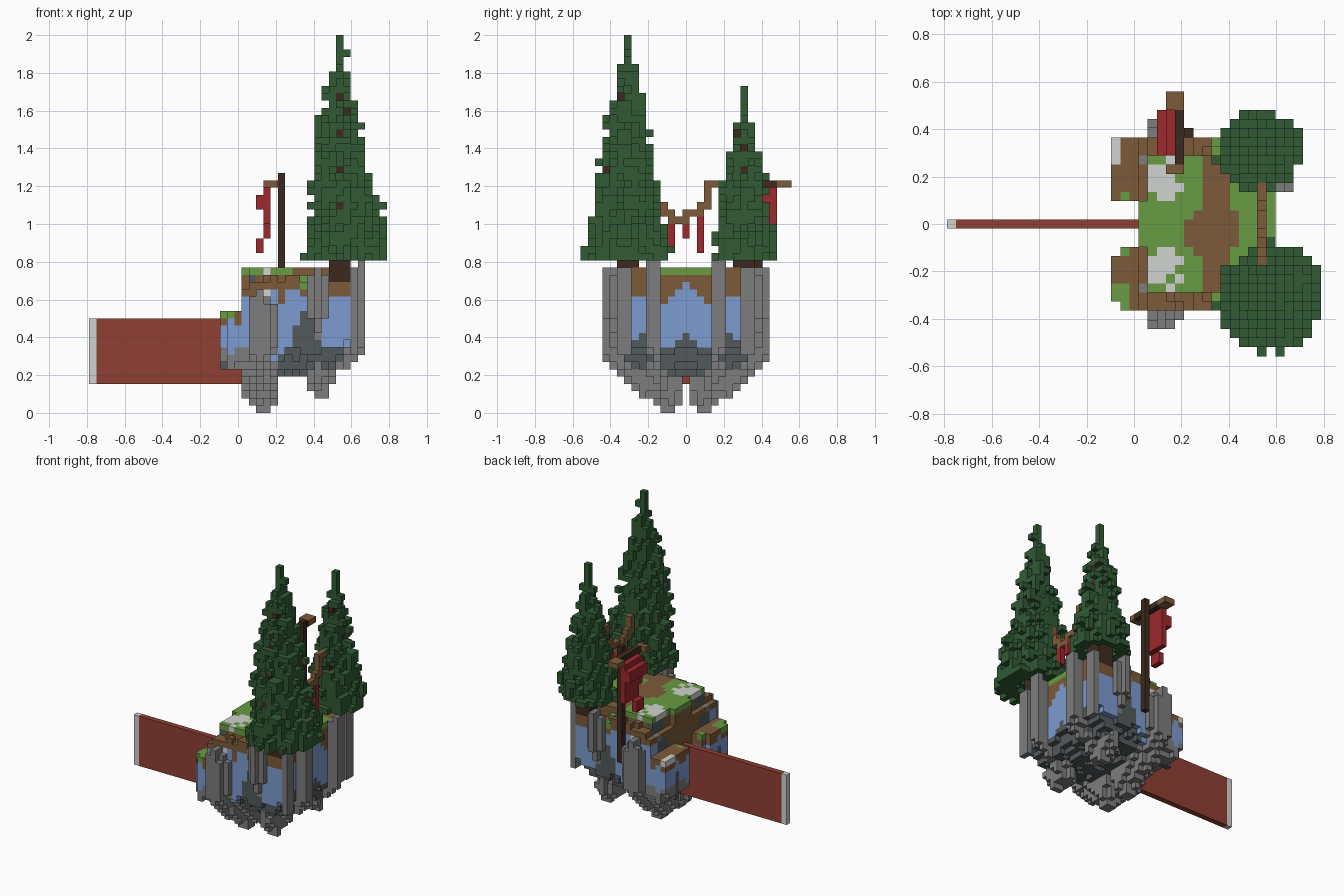
import bpy, bmesh, math, random
from mathutils import Vector

if "Cube" in bpy.data.objects:
    bpy.data.objects.remove(bpy.data.objects["Cube"])

V = 1 / 26  # block size
random.seed(4)


def make_material(name, code):
    lin = [(int(code[n:n + 2], 16) / 255) ** 2.2 for n in (0, 2, 4)] + [1]
    m = bpy.data.materials.new(name)
    m.use_nodes = True
    m.diffuse_color = lin
    m.node_tree.nodes["Principled BSDF"].inputs["Base Color"].default_value = lin
    return m


MATS = {n: make_material(n, c) for n, c in dict(
    grass="689b45", soil="7c5b3c", pale_stone="d0d2d0", stone="7c7c7c", dark_stone="535a5b",
    water_blue="7c9ad0", foliage="345a37", bark="3f2e24", red_cloth="9b2d31", wall_red="8e4237").items()}

SIDES = [Vector(s) for s in ((1, 0, 0), (-1, 0, 0), (0, 1, 0), (0, -1, 0), (0, 0, 1), (0, 0, -1))]


def build(name, blocks):
    """Turn a dict {(i, j, k): colour} into one mesh showing only its outer block faces."""
    bm = bmesh.new()
    verts = {}
    names = sorted(set(blocks.values()))
    for cell, colour in blocks.items():
        c = Vector(cell)
        for n in SIDES:
            if tuple(int(a) for a in c + n) in blocks:
                continue
            u = Vector((n.y, n.z, n.x))
            w = n.cross(u)
            ring = []
            for a, b in ((1, 1), (-1, 1), (-1, -1), (1, -1)):
                p = c + (n + u * a + w * b) / 2
                key = tuple(p)
                if key not in verts:
                    verts[key] = bm.verts.new((p.x * V, p.y * V, (p.z + 0.5) * V))
                ring.append(verts[key])
            f = bm.faces.get(ring) or bm.faces.new(ring)
            f.material_index = names.index(colour)
    me = bpy.data.meshes.new(name)
    bm.to_mesh(me)
    bm.free()
    for n in names:
        me.materials.append(MATS[n])
    ob = bpy.data.objects.new(name, me)
    bpy.context.collection.objects.link(ob)


def box(i, j, k, colour):
    """Blocks filling inclusive ranges."""
    return {(a, b, c): colour for a in range(i[0], i[1] + 1)
            for b in range(j[0], j[1] + 1) for c in range(k[0], k[1] + 1)}


# Floating rock: a bowl-shaped core with a layered surface
def top_colour(i, j):
    s = abs(j)
    if i == 1 and s == 7:
        return "stone"
    if abs(i - 3.4) + abs(s - 4.7) < 3 and 2 <= i <= 5 and (s + i) % 9 != 1:
        return "pale_stone"
    if s > 7:
        return "grass" if i == 9 else "soil"
    path = ((i - 8.7) / 3) ** 2 + ((j + 0.7) / 3.2) ** 2 < 1
    if path or (i > 7 and s > 4) or (8 <= i <= 10 and s > 1) or (i == 1 and s > 2):
        return "soil"
    return "grass"


def side_colour(i, s, k, jit):
    """Colour below the top layer: soil, then water, then dark rock."""
    if i < 3 and s < 8:
        return "dark_stone" if s in (5, 6, 7) or k < 12 else "soil"
    soil, dark = 16 + jit, 6.5 + 7 * math.exp(-((i - 9.5) / 2.4) ** 2)
    if i > 12:
        soil, dark = (18 - s, 10.5 - 0.8 * s) if s < 4 else (16, 10.5 - abs(s - 6))
    if k >= soil:
        return "soil"
    return "water_blue" if k > dark else "dark_stone"


jitter = {(i, s): random.choice((-1, 0, 0, 1)) for i in range(-3, 19) for s in range(13)}
rock = {}
for i in range(1, 16):
    for j in range(-9, 10):
        s = abs(j)
        d = (abs((i - 8) / 7.8) ** 4 + (s / 9.8) ** 4) ** 0.25
        if d > 1.08:
            continue
        jit = jitter[i, s]
        top = 19 if s <= 7 else 17 + (jit > 0)
        if i == 1 and s > 2:
            top = 16
        for k in range(round(5 + 4 * d ** 4) + max(jit, 0), top + 1):
            if k == top:
                rock[i, j, k] = top_colour(i, j)
            elif k > 15 and s == 9 and i in (3, 4):
                rock[i, j, k] = "pale_stone"
            else:
                rock[i, j, k] = side_colour(i, s, k, jit)

# Two lower ledges beside the wall
for i in range(-2, 2):
    for j in range(-9, 10):
        s = abs(j)
        if s < 3 or (i == -2 and s in (3, 9) and j < 0):
            continue
        jit = jitter[i, s]
        low = 6 + (i < -1) + (s in (3, 9)) + min(jit, 0)
        for k in range(low, 14):
            c = "water_blue" if k > 8 + jit else "stone"
            if k == 13:
                c = "soil"
                if j > 6 and i < -1:
                    c = "pale_stone"
                elif (j < -6 and i < 0) or (i == -1 and s == 3):
                    c = "grass"
            elif k == 12 and jit >= 0:
                c = "soil"
            elif s == 6 and k < 11:
                c = "dark_stone"
            rock.setdefault((i, j, k), c)


# Stone ribs running from a hanging tip under the rock to an outer buttress
def rib(inner, outer, width, low_in, low_out, top):
    a, b = Vector(inner), Vector(outer)
    span = b - a
    for i in range(0, 18):
        for s in range(0, 12):
            p = Vector((i, s)) - a
            t = max(0, min(1, p.dot(span) / span.length_squared))
            off = (p - span * t).length
            if off > width - 0.55 * t:
                continue
            jit = jitter[i, s]
            low = max(0, round(low_in + (low_out - low_in) * t + 1.3 * off + 0.6 * max(jit, 0)))
            high = top - round(0.8 * off) - (jit < 0)
            for j in {s, -s}:
                column = [k for k in range(20) if (i, j, k) in rock]
                for k in range(low, high + 1):
                    if (i, j, k) not in rock:
                        if column and k > max(column) and t < 0.8:
                            continue
                        rock[i, j, k] = "stone"
                    elif k < 15 and off < width - 0.8 and i > 2:
                        rock[i, j, k] = "stone"


rib((3.4, 2.6), (3, 11), 2.5, -0.9, 7, 16)
rib((11, 6), (11, 8), 1.6, 1, 4, 6)
rib((11, 8), (11, 10.5), 1.6, 9, 12, 19)
rib((16, 8), (16, 9), 0.6, 8, 8, 20)
rib((11, 4), (17, 4.4), 1.3, 2, 8, 20)
for cell in [c for c in rock if c[2] in (5, 6, 7, 8) and abs(c[1]) < 3]:
    rock[cell] = "dark_stone"
build("floating_rock", rock)

# Wall plank with pale end cap
wall = box((-19, 1), (0, 0), (4, 12), "wall_red")
wall.update(box((-20, -20), (0, 0), (4, 12), "pale_stone"))
build("wall", wall)


# Conifers: tapering ragged foliage over a trunk, base slightly offset by lean
def conifer(name, ci, cj, tip, radius, lean):
    build(name + "_trunk", box((ci - 1, ci + 1), (cj - 1, cj + 1), (16, 24), "bark"))
    leaves = {}
    reach = int(radius) + 1
    for k in range(21, tip + 1):
        t = (tip + 0.5 - k) / (tip - 20.5)
        r = max(0.3, radius * t ** 0.85)
        shift = round(lean * t ** 2)
        for i in range(-reach, reach + 1):
            for j in range(-reach, reach + 1):
                n = random.uniform(-1.3, 0.75)
                d = math.hypot(i, j)
                if k < 24 and d < 2.5 - (k - 21) * 0.5:
                    continue
                crown = tip - 5 <= k < tip - 1 and d == 1 and n > 0
                body = k < tip - 3 and d < r + n * min(1, r / 2.5)
                if d == 0 or crown or body:
                    leaves[ci + i + shift, cj + j, k] = "foliage"
    # bark showing through gaps
    for n in range(4):
        k = 26 + n * (tip - 30) // 4
        r = round(radius * ((tip - k) / (tip - 20)) ** 0.85) - 1
        for cell in ((ci + r, cj, k), (ci, cj - r, k + 2)):
            leaves[cell] = "bark"
            leaves[cell[0], cell[1], cell[2] + 1] = "foliage"
    build(name + "_foliage", leaves)


conifer("tall_conifer", 14, -8, 51, 5.7, 1)
conifer("short_conifer", 14, 8, 44, 4.4, 0)

# Sagging rope between the trees with hanging pennants
rope = {}
for j, low, high in ((-5, 30, 31), (-4, 28, 30), (-3, 27, 28), (-2, 26, 27), (-1, 26, 26),
                     (0, 26, 27), (1, 27, 27), (2, 27, 28), (3, 28, 31), (4, 31, 31)):
    rope.update(box((14, 14), (j, j), (low, high), "soil"))
build("rope", rope)
pennants = {}
for j, low, high in ((-2, 23, 25), (0, 24, 25), (2, 22, 26)):
    pennants.update(box((14, 14), (j, j), (low, high), "red_cloth"))
build("pennants", pennants)

# Banner pole, crossbar and cloth
build("banner_pole", box((6, 6), (10, 10), (12, 32), "bark"))
bar = box((5, 5), (7, 13), (31, 31), "bark")
bar.update(box((4, 5), (13, 14), (31, 31), "soil"))
bar.update(box((4, 5), (6, 6), (31, 31), "soil"))
build("banner_crossbar", bar)
cloth = box((4, 4), (8, 12), (26, 30), "red_cloth")
cloth.update(box((3, 3), (8, 12), (28, 29), "red_cloth"))
cloth.update(box((4, 4), (9, 12), (24, 25), "red_cloth"))
cloth.update(box((3, 3), (9, 10), (22, 23), "red_cloth"))
build("banner_cloth", cloth)
